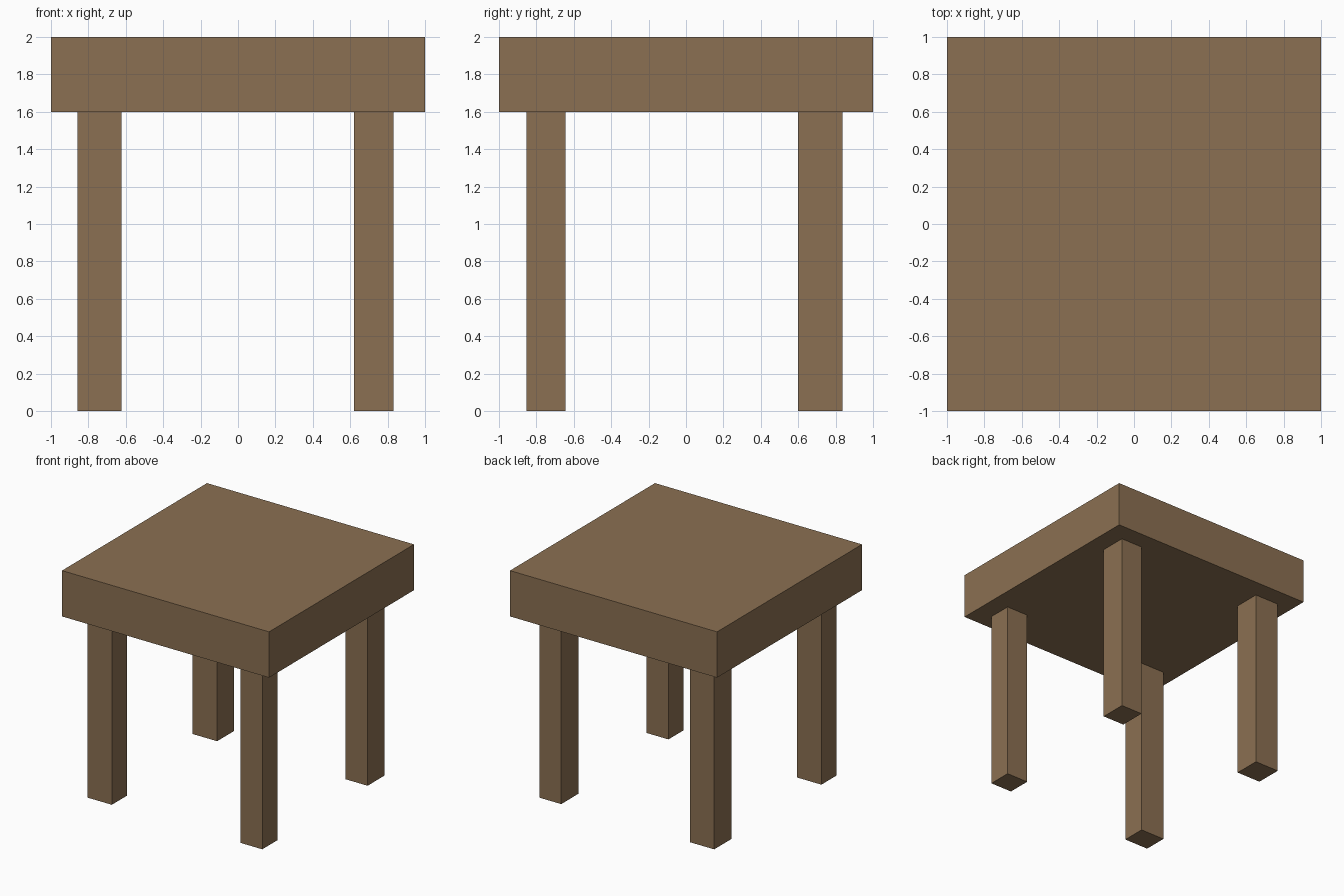
import bpy

if "Cube" in bpy.data.objects:
    bpy.data.objects.remove(bpy.data.objects["Cube"])

# Single wood colour
wood = bpy.data.materials.new("brown wood")
wood.diffuse_color = (0.258, 0.162, 0.084, 1.0)
wood.use_nodes = True
wood.node_tree.nodes["Principled BSDF"].inputs["Base Color"].default_value = wood.diffuse_color


def box(name, xs, ys, zs):
    """Axis-aligned box from its (min, max) range on each axis."""
    ranges = (xs, ys, zs)
    bpy.ops.mesh.primitive_cube_add(size=1)
    obj = bpy.context.object
    obj.name = name
    centre = [(a + b) / 2 for a, b in ranges]
    size = [b - a for a, b in ranges]
    for v in obj.data.vertices:
        v.co = [centre[i] + v.co[i] * size[i] for i in range(3)]
    obj.data.materials.append(wood)
    return obj


# Thick square top
box("table_top", (-1, 1), (-1, 1), (1.6, 2))

# Four legs, slightly uneven in thickness
leg_x = {"left": (-0.858, -0.622), "right": (0.62, 0.832)}
leg_y = {"front": (-0.853, -0.643), "back": (0.6, 0.836)}
for y_name, ys in leg_y.items():
    for x_name, xs in leg_x.items():
        box(f"{y_name}_{x_name}_leg", xs, ys, (0, 1.6))
